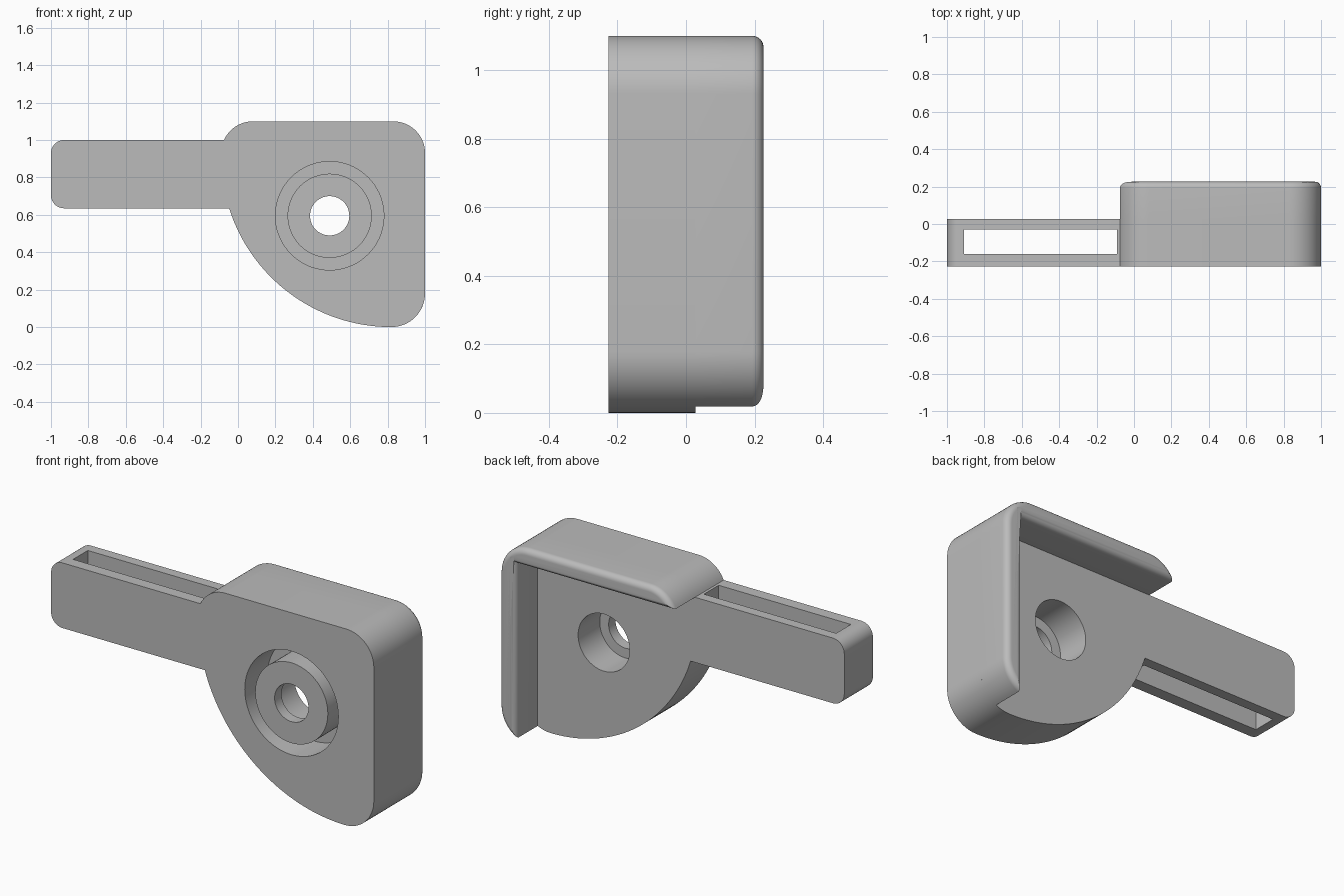
import bpy
import bmesh
from math import sin, cos, asin, acos, pi, radians

if "Cube" in bpy.data.objects:
    bpy.data.objects.remove(bpy.data.objects["Cube"])

FRONT, PLATE_BACK, BACK = -0.226, 0.027, 0.226
TOP, ARM_TOP, ARM_LOW = 1.1, 1.0, 0.635
R_TOP, R_LOW, R_SWEEP = 0.17, 0.18, 0.91
WALL_X = 0.9          # inner face of the side wall
FILLET = 0.033
HOLE = (0.49, 0.595)

grey = bpy.data.materials.new("plain_grey")
grey.use_nodes = True
grey.diffuse_color = (0.5, 0.5, 0.5, 1)
grey.node_tree.nodes["Principled BSDF"].inputs["Base Color"].default_value = (0.5, 0.5, 0.5, 1)


def arc(cx, cz, r, a0, a1, n=16):
    """Points in x, z from angle a0 to a1."""
    steps = [a0 + (a1 - a0) * i / n for i in range(n + 1)]
    return [(cx + r * cos(a), cz + r * sin(a)) for a in steps]


def circle(r, n=72):
    return arc(*HOLE, r, 0, 2 * pi, n)[:-1]


def loft(name, sections, closed=False):
    """Join (outline, y) sections; cap the ends or close the loop."""
    bm = bmesh.new()
    rings = [[bm.verts.new((x, y, z)) for x, z in pts] for pts, y in sections]
    pairs = list(zip(rings, rings[1:]))
    if closed:
        pairs.append((rings[-1], rings[0]))
    else:
        bm.faces.new(rings[0])
        bm.faces.new(rings[-1])
    for a, b in pairs:
        for i in range(len(a)):
            bm.faces.new((a[i - 1], a[i], b[i], b[i - 1]))
    bmesh.ops.recalc_face_normals(bm, faces=bm.faces)
    mesh = bpy.data.meshes.new(name)
    bm.to_mesh(mesh)
    bm.free()
    mesh.materials.append(grey)
    obj = bpy.data.objects.new(name, mesh)
    bpy.context.collection.objects.link(obj)
    return obj


def activate(obj):
    bpy.ops.object.select_all(action="DESELECT")
    obj.select_set(True)
    bpy.context.view_layer.objects.active = obj


def cut(obj, cutter):
    mod = obj.modifiers.new("cut", "BOOLEAN")
    mod.operation, mod.solver, mod.object = "DIFFERENCE", "EXACT", cutter
    activate(obj)
    bpy.ops.object.modifier_apply(modifier=mod.name)
    bpy.data.objects.remove(cutter)


def outer_edge(inset, end_angle):
    """Top-left arc, top-right corner and lower-right corner."""
    r = R_TOP - inset
    cz = TOP - R_TOP
    start = pi - asin((ARM_TOP + inset - cz) / r)
    return (arc(0.08, cz, r, start, pi / 2)
            + arc(1 - R_TOP, cz, r, pi / 2, 0)
            + arc(1 - R_LOW, R_LOW, R_LOW - inset, 0, end_angle))


# Plate with its arm, as one outline
sweep_end = -pi + asin((R_SWEEP - ARM_LOW) / R_SWEEP)
outline = outer_edge(0, -pi / 2)
outline += arc(1 - R_LOW, R_SWEEP, R_SWEEP, -pi / 2, sweep_end, 40)[1:]
r_arm = 0.07
outline += arc(-1 + r_arm, ARM_LOW + r_arm, r_arm, -pi / 2, -pi, 10)
outline += arc(-1 + r_arm, ARM_TOP - r_arm, r_arm, pi, pi / 2, 10)
plate = loft("plate_and_arm", [(outline, FRONT), (outline, PLATE_BACK)])

# Slot through the arm
slot = [(-0.91, 0.5), (-0.09, 0.5), (-0.09, 1.2), (-0.91, 1.2)]
cut(plate, loft("slot_cutter", [(slot, -0.16), (slot, -0.03)]))

# Ring groove in the front
inner, outer = circle(0.225), circle(0.29)
cut(plate, loft("groove_cutter", [(inner, -0.3), (outer, -0.3),
                                  (outer, -0.026), (inner, -0.026)], closed=True))

# Stepped bore, wider from the back
small, wide = circle(0.105), circle(0.16)
cut(plate, loft("bore_cutter", [(small, -0.3), (small, -0.165),
                                (wide, -0.165), (wide, 0.1)]))


# Top and side wall behind the plate, with a rounded rim
def wall_outline(inset):
    end = -acos((WALL_X + inset - (1 - R_LOW)) / (R_LOW - inset))
    return outer_edge(inset, end) + [(WALL_X + inset, ARM_TOP + inset)]


sections = [(wall_outline(0), PLATE_BACK)]
for i in range(9):
    a = pi / 2 * i / 8
    sections.append((wall_outline(FILLET * (1 - cos(a))), BACK - FILLET * (1 - sin(a))))
wall = loft("corner_wall", sections)

for part in (plate, wall):
    activate(part)
    bpy.ops.object.shade_smooth_by_angle(angle=radians(30))
